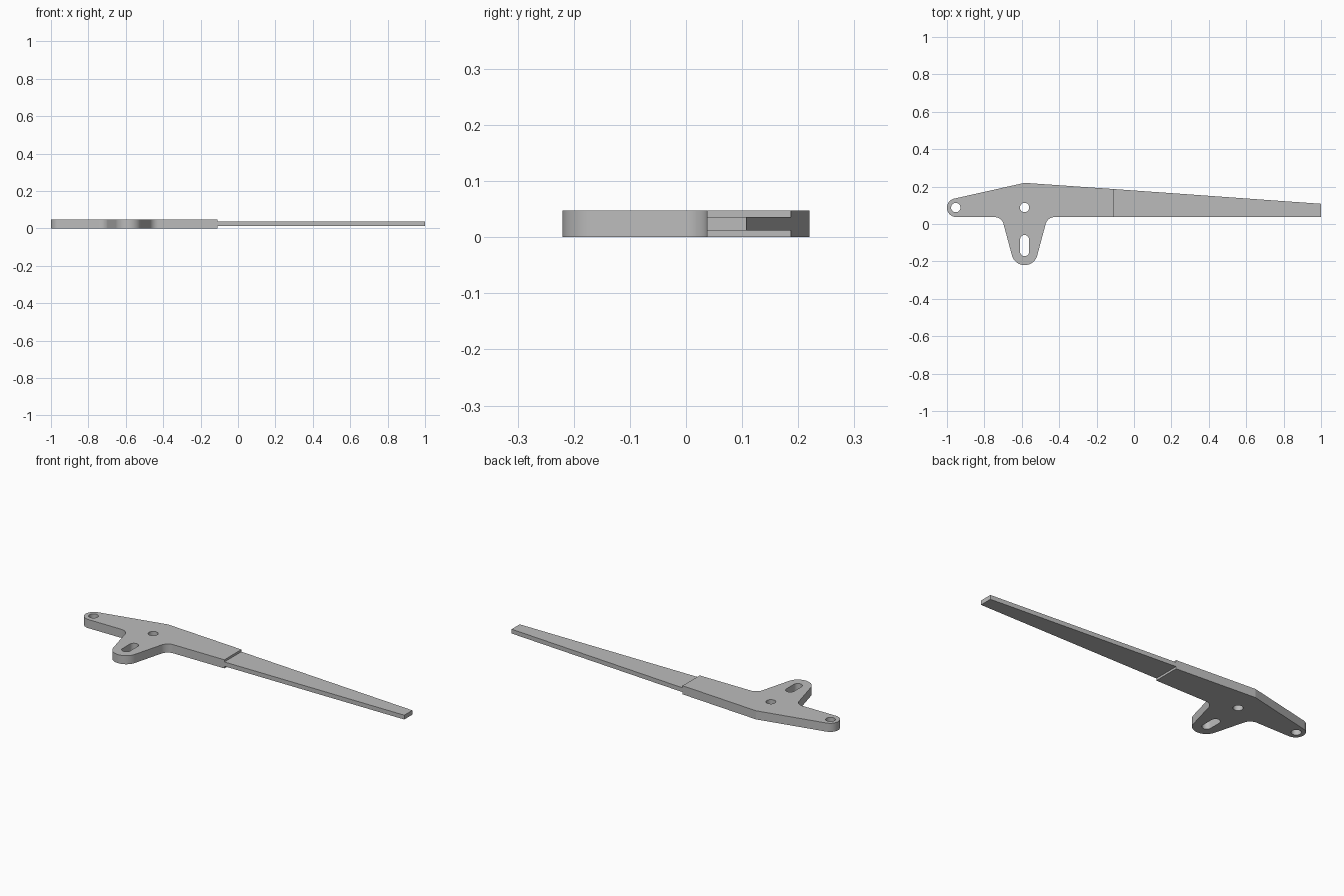
import bpy
import bmesh
from math import cos, sin, radians

cube = bpy.data.objects.get("Cube")
if cube:
    bpy.data.objects.remove(cube, do_unlink=True)

steel = bpy.data.materials.new("plain grey")
steel.use_nodes = True
GREY = (0.5, 0.5, 0.5, 1)
steel.diffuse_color = GREY
steel.node_tree.nodes["Principled BSDF"].inputs["Base Color"].default_value = GREY


def arc(cx, cy, r, start, end):
    """Points along an arc, angles in degrees."""
    steps = max(2, round(abs(end - start) / 6))
    angles = [radians(start + (end - start) * i / steps) for i in range(steps + 1)]
    return [(cx + r * cos(a), cy + r * sin(a)) for a in angles]


def plate(name, loops, z0, z1):
    """Extruded flat plate: first loop is the outline, the rest are holes."""
    bm = bmesh.new()
    edges = []
    for loop in loops:
        verts = [bm.verts.new((x, y, z0)) for x, y in loop]
        edges += [bm.edges.new((v, verts[i - 1])) for i, v in enumerate(verts)]
    bmesh.ops.triangle_fill(bm, edges=edges, use_beauty=True)
    ext = bmesh.ops.extrude_face_region(bm, geom=bm.faces[:], use_keep_orig=True)
    top = [g for g in ext["geom"] if isinstance(g, bmesh.types.BMVert)]
    bmesh.ops.translate(bm, verts=top, vec=(0, 0, z1 - z0))
    bmesh.ops.recalc_face_normals(bm, faces=bm.faces[:])
    mesh = bpy.data.meshes.new(name)
    bm.to_mesh(mesh)
    bm.free()
    mesh.materials.append(steel)
    obj = bpy.data.objects.new(name, mesh)
    bpy.context.collection.objects.link(obj)
    bpy.ops.object.select_all(action="DESELECT")
    obj.select_set(True)
    bpy.context.view_layer.objects.active = obj
    bpy.ops.object.shade_smooth_by_angle(angle=radians(12))
    return obj


PIVOT_X = -0.585
HOLE_Y = 0.088
HOLE_R = 0.025
BASE_Y = 0.037
STEP_X = -0.11
STEP_Y = 0.187
FILLET = 0.05
SPREAD = 0.161

# Lever body: rounded end, filleted leg, square step and peaked back
outline = (
    arc(-0.95, 0.087, 0.05, 102.7, 270)
    + arc(PIVOT_X - SPREAD, BASE_Y - FILLET, FILLET, 90, 15)
    + arc(PIVOT_X, -0.15, 0.07, 195, 345)
    + arc(PIVOT_X + SPREAD, BASE_Y - FILLET, FILLET, 165, 90)
    + [(STEP_X, BASE_Y), (STEP_X, STEP_Y), (PIVOT_X, 0.22)]
)

# Through holes and the leg slot
end_hole = arc(-0.953, HOLE_Y, HOLE_R, 0, 360)[:-1]
pivot_hole = arc(PIVOT_X, HOLE_Y, HOLE_R, 0, 360)[:-1]
slot = arc(PIVOT_X, -0.083, 0.024, 0, 180) + arc(PIVOT_X, -0.148, 0.024, 180, 360)

plate("lever_body", [outline, end_hole, pivot_hole, slot], 0, 0.048)

# Thin tapered blade, centred in the body thickness
blade = [(STEP_X, BASE_Y), (1, BASE_Y), (1, 0.108), (STEP_X, STEP_Y)]
plate("tapered_blade", [blade], 0.012, 0.036)
